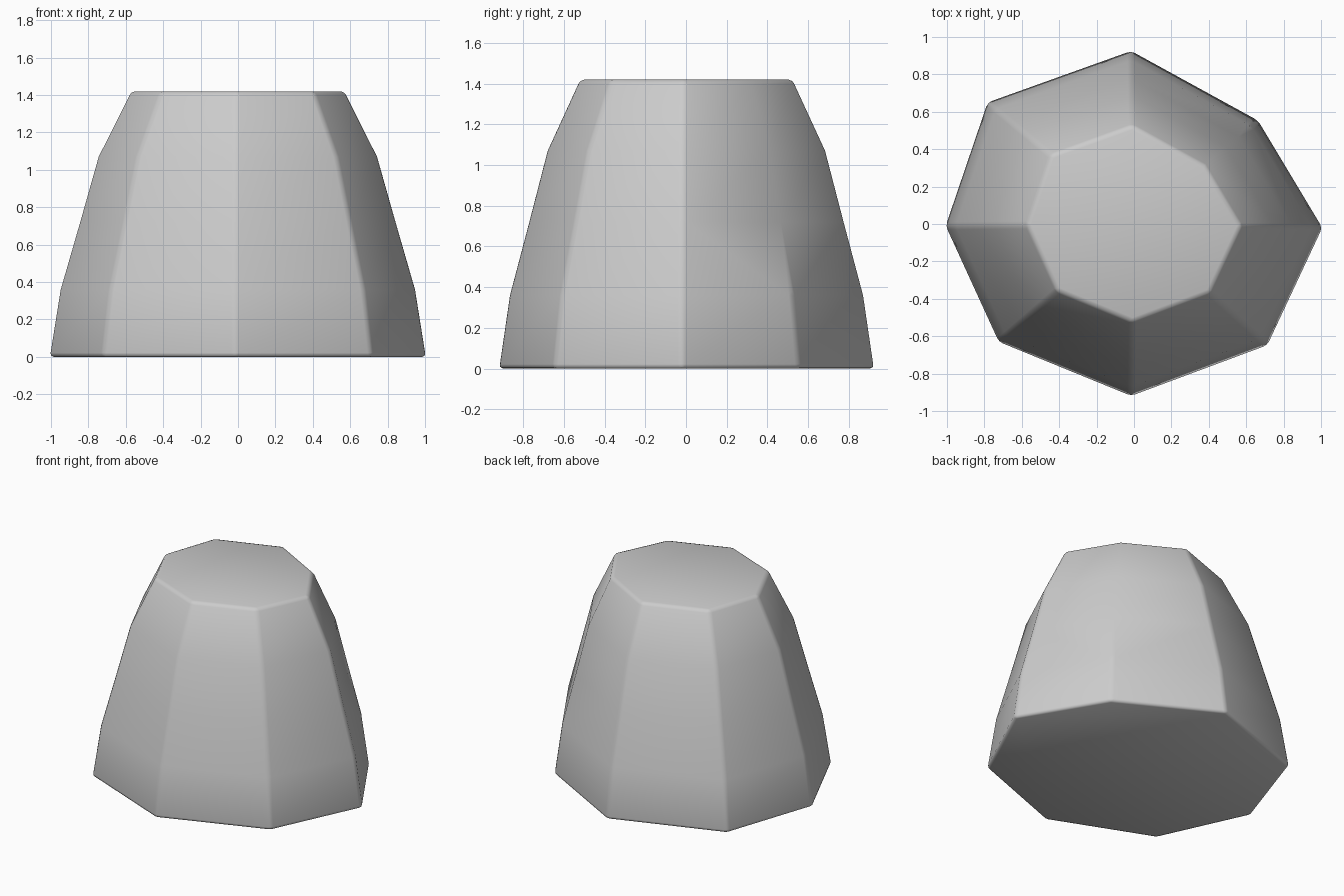
import bpy, bmesh, math

if "Cube" in bpy.data.objects:
    bpy.data.objects.remove(bpy.data.objects["Cube"])

# Irregular eight-sided footprint
FOOT = [(1.01, -0.02), (0.665, 0.555), (-0.015, 0.928), (-0.785, 0.652),
        (-1.01, -0.01), (-0.725, -0.632), (-0.015, -0.922), (0.715, -0.65)]
# Height and footprint scale of each ring
RINGS = [(0.0, 1.0), (0.36, 0.943), (0.72, 0.84), (1.07, 0.742), (1.42, 0.568)]

# Rock body: stacked rings with flat caps
bm = bmesh.new()
rings = [[bm.verts.new((x * s, y * s, z)) for x, y in FOOT] for z, s in RINGS]
n = len(FOOT)
for low, high in zip(rings, rings[1:]):
    for i in range(n):
        j = (i + 1) % n
        bm.faces.new((low[i], low[j], high[j], high[i]))
bm.faces.new(rings[-1])
bm.faces.new(rings[0][::-1])
for f in bm.faces:
    f.smooth = True
mesh = bpy.data.meshes.new("rock_stump")
bm.to_mesh(mesh)
bm.free()
rock = bpy.data.objects.new("rock_stump", mesh)
bpy.context.collection.objects.link(rock)

# Softened corner edges
bevel = rock.modifiers.new("soft_edges", 'BEVEL')
bevel.width = 0.022
bevel.segments = 2
bevel.limit_method = 'ANGLE'
bevel.angle_limit = math.radians(30)
